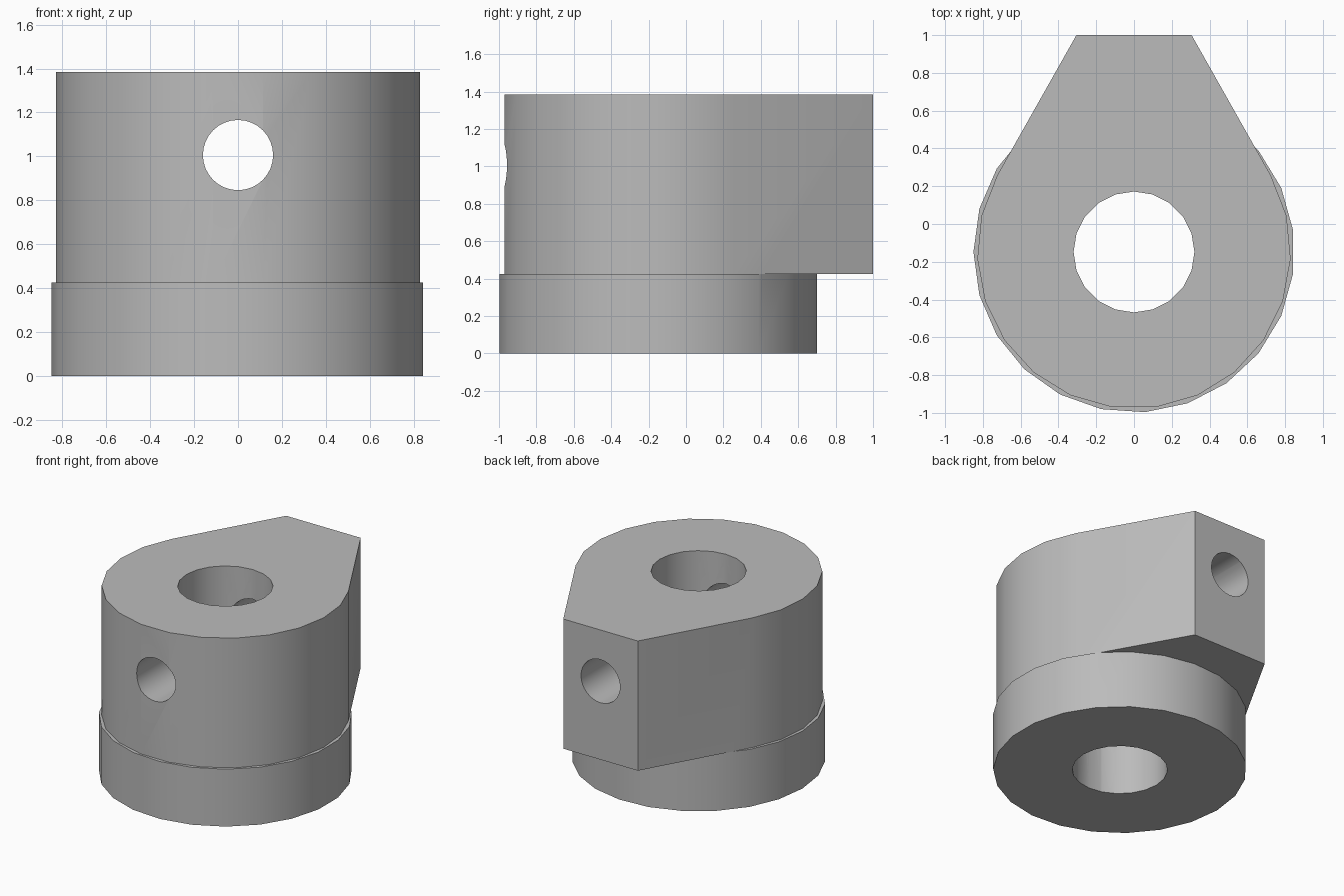
import bpy, bmesh
from math import sin, cos, pi, radians
from mathutils import Matrix

AXIS_Y = -0.148      # centre of the round body
STEP_Z, TOP_Z = 0.425, 1.385

if "Cube" in bpy.data.objects:
    bpy.data.objects.remove(bpy.data.objects["Cube"], do_unlink=True)

grey = bpy.data.materials.new("plain grey")
grey.use_nodes = True
colour = (0.5, 0.5, 0.5, 1)
grey.diffuse_color = colour
grey.node_tree.nodes["Principled BSDF"].inputs["Base Color"].default_value = colour


def arc(radius, start, sweep, steps, count):
    """Points on a circle around the body axis, angles in degrees."""
    angles = [radians(start + sweep * i / steps) for i in range(count)]
    return [(radius * cos(a), AXIS_Y + radius * sin(a)) for a in angles]


def prism(name, outline, z0, z1):
    """Extrude a counter-clockwise outline from z0 up to z1."""
    bm = bmesh.new()
    face = bm.faces.new([bm.verts.new((x, y, z0)) for x, y in outline])
    top = bmesh.ops.extrude_face_region(bm, geom=[face], use_keep_orig=True)["geom"]
    bmesh.ops.translate(bm, vec=(0, 0, z1 - z0),
                        verts=[v for v in top if isinstance(v, bmesh.types.BMVert)])
    bmesh.ops.recalc_face_normals(bm, faces=bm.faces)
    mesh = bpy.data.meshes.new(name)
    bm.to_mesh(mesh)
    bm.free()
    mesh.materials.append(grey)
    obj = bpy.data.objects.new(name, mesh)
    bpy.context.collection.objects.link(obj)
    return obj


def combine(target, other, operation):
    """Apply a boolean and discard the helper."""
    bpy.context.view_layer.objects.active = target
    mod = target.modifiers.new(operation.lower(), "BOOLEAN")
    mod.operation, mod.object, mod.solver = operation, other, "EXACT"
    bpy.ops.object.modifier_apply(modifier=mod.name)
    bpy.data.objects.remove(other, do_unlink=True)


# Upper body: round front with tangent sides running to a flat back
outline = arc(0.83, 150.7, 238.6, 15, 16) + [(0.305, 1.0), (-0.305, 1.0)]
body = prism("clamp_body", outline, STEP_Z, TOP_Z)

# Slightly wider round base
base = prism("round_base", arc(0.85, 180, 360, 23, 23), 0, STEP_Z)
combine(body, base, "UNION")

# Vertical bore
bore = prism("bore_cutter", arc(0.32, 0, 360, 20, 20), -0.2, TOP_Z + 0.2)
bore.hide_render = True
combine(body, bore, "DIFFERENCE")

# Cross hole from front to back
hole = prism("cross_hole_cutter", arc(0.16, 0, 360, 32, 32), -1.3, 1.3)
hole.data.transform(Matrix.Translation((0, 0, 1.006)) @ Matrix.Rotation(pi / 2, 4, "X")
                    @ Matrix.Translation((0, -AXIS_Y, 0)))
hole.hide_render = True
combine(body, hole, "DIFFERENCE")

# Smooth curved walls, crisp rims
bpy.ops.object.select_all(action="DESELECT")
body.select_set(True)
bpy.context.view_layer.objects.active = body
bpy.ops.object.shade_smooth_by_angle(angle=radians(30))
